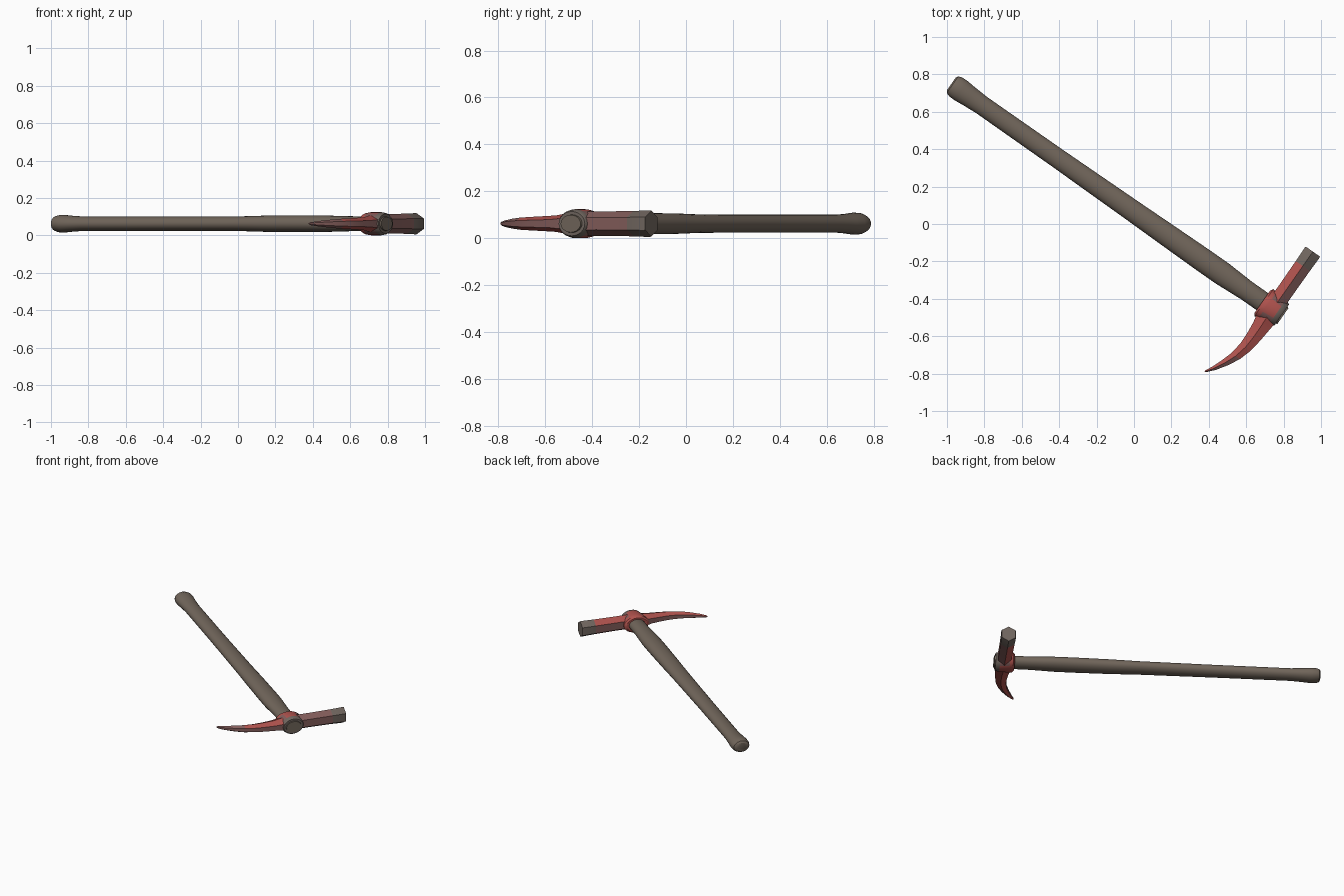
import bpy, bmesh, math
from mathutils import Matrix

if "Cube" in bpy.data.objects:
    bpy.data.objects.remove(bpy.data.objects["Cube"])

# Local frame: x runs along the handle (towards the head), y along the head
A = math.radians(-35)
FRAME = Matrix.Translation((0.742, -0.454, 0.062)) @ Matrix.Rotation(A, 4, 'Z')


def material(name, rgb):
    m = bpy.data.materials.new(name)
    m.diffuse_color = (*rgb, 1)
    m.use_nodes = True
    m.node_tree.nodes["Principled BSDF"].inputs["Base Color"].default_value = m.diffuse_color
    return m


WOOD = material("weathered_wood", (0.165, 0.132, 0.104))
STEEL = material("worn_steel", (0.160, 0.130, 0.112))
RED = material("red_paint", (0.43, 0.085, 0.075))
DULL = material("faded_red_paint", (0.23, 0.11, 0.105))


def loft(name, stations, sides, along, mats, rule=None):
    """Stations: (position, sideways offset, half width, half height)."""
    bm = bmesh.new()
    fit = 1 / math.sin(math.pi / 3) if sides == 6 else 1
    rings = []
    for p, off, w, h in stations:
        ring = []
        for k in range(sides):
            t = 2 * math.pi * k / sides
            s, z = off + w * fit * math.sin(t), h * math.cos(t)
            ring.append(bm.verts.new((p, s, z) if along == 'x' else (s, p, z)))
        rings.append(ring)
    for a, b in zip(rings, rings[1:]):
        for k in range(sides):
            j = (k + 1) % sides
            bm.faces.new((a[k], a[j], b[j], b[k]))
    bm.faces.new(rings[0])
    bm.faces.new(rings[-1])
    bmesh.ops.recalc_face_normals(bm, faces=bm.faces)
    bm.normal_update()
    if rule:
        for f in bm.faces:
            f.material_index = rule(f.calc_center_median(), f.normal)
    me = bpy.data.meshes.new(name)
    bm.to_mesh(me)
    bm.free()
    for m in mats:
        me.materials.append(m)
    me.transform(FRAME)
    ob = bpy.data.objects.new(name, me)
    bpy.context.collection.objects.link(ob)
    bpy.ops.object.select_all(action='DESELECT')
    ob.select_set(True)
    bpy.context.view_layer.objects.active = ob
    bpy.ops.object.shade_smooth_by_angle(angle=math.radians(32))
    return ob


# Handle: flared butt, slim grip, swelling before the head
loft("handle", [
    (-2.098, 0, 0.040, 0.028), (-2.090, 0, 0.054, 0.040),
    (-2.070, 0, 0.061, 0.046), (-2.035, 0, 0.062, 0.047),
    (-1.98, 0, 0.057, 0.042), (-1.90, 0, 0.052, 0.038),
    (-1.40, 0, 0.053, 0.038), (-0.90, 0, 0.058, 0.039),
    (-0.70, 0, 0.061, 0.044), (-0.45, 0, 0.064, 0.045),
    (-0.33, 0, 0.064, 0.044), (-0.26, 0, 0.060, 0.042),
    (-0.17, 0, 0.055, 0.040), (0.055, 0, 0.055, 0.039),
    (0.066, 0, 0.052, 0.037)], 24, 'x', [WOOD])

# Eye collar: red barrel with bare steel rim facing outwards
loft("eye_collar", [
    (-0.068, 0, 0.072, 0.050), (-0.058, 0, 0.088, 0.058),
    (-0.035, 0, 0.086, 0.062), (0.030, 0, 0.074, 0.062),
    (0.050, 0, 0.073, 0.058), (0.058, 0, 0.068, 0.052)], 24, 'x',
    [RED, DULL, STEEL],
    lambda c, n: 2 if c.x > 0.035 else (1 if c.x > -0.04 and abs(n.z) < 0.9 else 0))


# Hammer: hexagonal bar with an edge on top and a bare striking end
def hammer_colour(c, n):
    if c.y > 0.27:
        return 2
    return 0 if abs(n.z) > 0.3 and n.x < 0 else 1


loft("hammer_poll", [
    (0.0, 0, 0.046, 0.053), (0.12, 0, 0.045, 0.052), (0.28, 0, 0.046, 0.054),
    (0.366, 0, 0.048, 0.057), (0.374, 0, 0.046, 0.055)], 6, 'y',
    [RED, DULL, STEEL], hammer_colour)

# Pick: tapering hexagonal spike curving back towards the handle
loft("pick_spike", [
    (0.0, 0.0, 0.055, 0.052), (-0.08, 0.0, 0.052, 0.042),
    (-0.12, 0.002, 0.046, 0.035), (-0.18, 0.002, 0.040, 0.032),
    (-0.25, -0.002, 0.034, 0.029), (-0.32, -0.018, 0.028, 0.026),
    (-0.38, -0.043, 0.022, 0.021), (-0.44, -0.075, 0.014, 0.014),
    (-0.475, -0.099, 0.007, 0.008), (-0.483, -0.105, 0.003, 0.003)], 6, 'y',
    [RED, DULL],
    lambda c, n: 0 if abs(n.z) > 0.3 and (n.x < 0 or c.y > -0.3) else 1)
